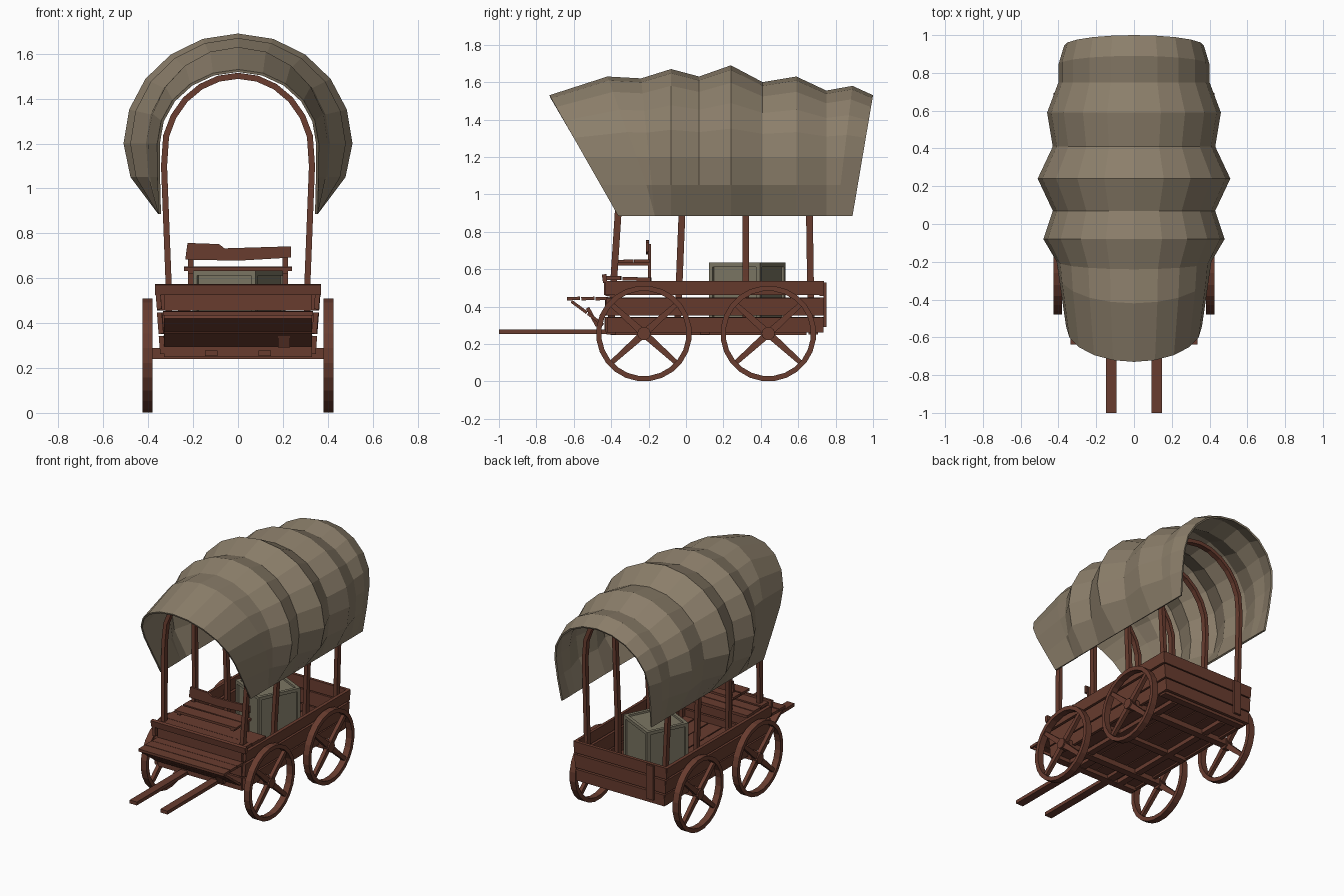
import bpy, bmesh, math, random
from mathutils import Matrix, Vector, Euler

if "Cube" in bpy.data.objects:
    bpy.data.objects.remove(bpy.data.objects["Cube"])

random.seed(4)


def material(name, rgb):
    m = bpy.data.materials.new(name)
    m.diffuse_color = (*rgb, 1)
    m.use_nodes = True
    m.node_tree.nodes["Principled BSDF"].inputs["Base Color"].default_value = m.diffuse_color
    return m


WOOD = material("brown wood", (0.14, 0.045, 0.028))
CANVAS = material("tan canvas", (0.26, 0.21, 0.145))
CRATE = material("weathered crate wood", (0.20, 0.18, 0.125))


def finish(name, bm, mat, recalc=True):
    if recalc:
        bmesh.ops.recalc_face_normals(bm, faces=bm.faces)
    me = bpy.data.meshes.new(name)
    bm.to_mesh(me)
    bm.free()
    me.materials.append(mat)
    ob = bpy.data.objects.new(name, me)
    bpy.context.collection.objects.link(ob)
    return ob


def add_box(bm, centre, size, rot=(0, 0, 0)):
    mat = Matrix.LocRotScale(Vector(centre), Euler(rot), Vector(size))
    return bmesh.ops.create_cube(bm, size=1, matrix=mat)["verts"]


def plank(name, centre, size, rot=(0, 0, 0), mat=WOOD):
    bm = bmesh.new()
    add_box(bm, centre, size, rot)
    return finish(name, bm, mat)


# Canvas cover: stations of (y at top, half width, top height, lean of y per unit drop)
stations = [(-0.73, 0.36, 1.53, 0.57), (-0.42, 0.40, 1.63, 0.36), (-0.24, 0.41, 1.62, 0.1),
            (-0.08, 0.48, 1.67, 0), (0.07, 0.43, 1.63, 0), (0.24, 0.51, 1.69, 0),
            (0.41, 0.43, 1.60, 0), (0.59, 0.46, 1.63, 0), (0.75, 0.40, 1.555, 0),
            (0.89, 0.40, 1.58, -0.12), (1.0, 0.37, 1.53, -0.17)]
bm = bmesh.new()
rows = []
for y, w, h, lean in stations:
    half = [(0.355, 0.885), (0.355 + (w - 0.355) * 0.8, 1.05)]
    half += [(w * math.cos(math.radians(a)), 1.2 + (h - 1.2) * math.sin(math.radians(a)))
             for a in range(0, 90, 18)]
    pts = half + [(0, h)] + [(-x, z) for x, z in reversed(half)]
    rows.append([bm.verts.new((x, y + lean * (h - z), z)) for x, z in pts])
for a, b in zip(rows, rows[1:]):
    for j in range(len(a) - 1):
        bm.faces.new((a[j], b[j], b[j + 1], a[j + 1]))
cover = finish("canvas_cover", bm, CANVAS, recalc=False)
mod = cover.modifiers.new("thickness", "SOLIDIFY")
mod.thickness = 0.012
mod.offset = -1

# Hoops carrying the cover
for n, (y0, lean) in enumerate([(-0.385, 0.065), (-0.035, 0.04), (0.32, 0.0), (0.665, -0.015)]):
    bm = bmesh.new()
    rings = []

    def outline(t):
        half = [(0.322 - t, 0.28), (0.322 - t, 0.56), (0.343 - t, 1.1)]
        half += [((0.345 - t) * math.cos(math.radians(a)),
                  1.14 + (0.375 - t) * math.sin(math.radians(a))) for a in range(15, 90, 15)]
        return half + [(0, 1.515 - t)] + [(-x, z) for x, z in reversed(half)]

    for (xo, zo), (xi, zi) in zip(outline(0), outline(0.027)):
        y = y0 + lean * (zo - 0.56)
        rings.append([bm.verts.new(p) for p in ((xo, y - 0.018, zo), (xo, y + 0.018, zo),
                                                (xi, y + 0.018, zi), (xi, y - 0.018, zi))])
    for a, b in zip(rings, rings[1:]):
        for k in range(4):
            bm.faces.new((a[k], a[(k + 1) % 4], b[(k + 1) % 4], b[k]))
    bm.faces.new(rings[0])
    bm.faces.new(rings[-1])
    finish(f"hoop_{n + 1}", bm, WOOD)

# Side planks, leaning slightly outward
for s in (-1, 1):
    for n, (z, h) in enumerate([(0.303, 0.08), (0.40, 0.095), (0.499, 0.075)]):
        y0, y1 = -0.43 + random.uniform(-0.01, 0.01), 0.735
        plank(f"side_plank_{n + 1}", (s * (0.337 + 0.08 * (z - 0.3)), (y0 + y1) / 2, z),
              (0.022, y1 - y0, h), (0, s * 0.08, random.uniform(-0.004, 0.004)))

# Tailgate and front wall planks
for n, (z, h) in enumerate([(0.303, 0.08), (0.40, 0.095), (0.497, 0.08)]):
    plank(f"tailgate_plank_{n + 1}", (0, 0.725, z), (0.69 + 0.16 * (z - 0.3), 0.022, h), (-0.03, 0, 0))
    plank(f"front_wall_plank_{n + 1}", (0, -0.42, z), (0.66, 0.022, h))
plank("tailgate_brace", (-0.24, 0.743, 0.41), (0.055, 0.015, 0.24))
plank("front_brace", (0.205, -0.50, 0.345), (0.055, 0.02, 0.11), (0.5, 0, 0))

# Floor planks and underframe
for n in range(6):
    plank(f"floor_plank_{n + 1}", (-0.275 + n * 0.11, 0.15, 0.285), (0.102, 1.14, 0.018))
for y in (-0.40, 0.10, 0.68):
    plank("floor_crossbeam", (0, y, 0.263), (0.66, 0.05, 0.026))
for s in (-1, 1):
    plank("chassis_rail", (s * 0.2, 0.12, 0.262), (0.045, 1.05, 0.028))
    plank("pulling_shaft", (s * 0.12, -0.625, 0.266), (0.056, 0.75, 0.024))
for y in (-0.225, 0.44):
    plank("axle", (0, y, 0.265), (0.78, 0.05, 0.05))

# Driver's deck, footboard and its slanted underside
plank("deck_front_beam", (0, -0.435, 0.55), (0.74, 0.024, 0.045), (0.15, 0, 0))
for n, y in enumerate((-0.385, -0.30, -0.225)):
    plank(f"deck_plank_{n + 1}", (0, y, 0.553 - n * 0.004), (0.70, 0.076, 0.02),
          (0, 0, random.uniform(-0.01, 0.01)))
for n, y in enumerate((-0.602, -0.525, -0.45)):
    plank(f"footboard_plank_{n + 1}", (0, y, 0.443), (0.67, 0.07, 0.018),
          (random.uniform(-0.03, 0.03), 0, 0))
for n, t in enumerate((0.25, 0.75)):
    plank(f"footboard_under_plank_{n + 1}", (0, -0.615 + 0.175 * t, 0.43 - 0.13 * t),
          (0.66, 0.102, 0.016), (-0.64, 0, 0))

# Seat with a broken backrest
plank("seat_front_plank", (0, -0.325, 0.642), (0.48, 0.085, 0.017), (0.02, 0, 0.01))
plank("seat_rear_plank", (0, -0.232, 0.644), (0.48, 0.085, 0.017), (0, 0, -0.01))
for s in (-1, 1):
    plank("backrest_post", (s * 0.21, -0.195, 0.64), (0.025, 0.016, 0.19))
    plank("seat_bracket", (s * 0.21, -0.28, 0.627), (0.025, 0.17, 0.016))
bm = bmesh.new()
shape = [(-0.235, 0.683), (0.0, 0.678), (0.237, 0.692), (0.237, 0.742),
         (-0.06, 0.733), (-0.085, 0.752), (-0.225, 0.757)]
back = [bm.verts.new((x, -0.214, z)) for x, z in shape]
face = bm.faces.new(back)
ext = bmesh.ops.extrude_face_region(bm, geom=[face])["geom"]
bmesh.ops.translate(bm, vec=(0, 0.016, 0), verts=[v for v in ext if isinstance(v, bmesh.types.BMVert)])
finish("backrest", bm, WOOD)

# Crate with framed, recessed panels
bm = bmesh.new()
add_box(bm, (0.005, 0.3275, 0.465), (0.313, 0.304, 0.34), (0, 0, math.radians(-26)))
bmesh.ops.recalc_face_normals(bm, faces=bm.faces)
bmesh.ops.inset_individual(bm, faces=bm.faces[:], thickness=0.032)
panels = [f for f in bm.faces if f.calc_area() > 0.04]
bmesh.ops.inset_individual(bm, faces=panels, thickness=0.002, depth=-0.012)
finish("crate", bm, CRATE)


# Wheel: square rim, four tapered spokes, hub
def wheel(name, loc):
    bm = bmesh.new()
    N, R, r, t = 24, 0.256, 0.228, 0.0225
    rings = []
    for i in range(N):
        a = 2 * math.pi * (i + 0.5) / N
        c, s = math.cos(a), math.sin(a)
        rings.append([bm.verts.new((x, q * c, q * s)) for x, q in ((-t, R), (t, R), (t, r), (-t, r))])
    for i in range(N):
        a, b = rings[i], rings[(i + 1) % N]
        for k in range(4):
            bm.faces.new((a[k], a[(k + 1) % 4], b[(k + 1) % 4], b[k]))
    for deg in (42, 138, 222, 318):
        vs = add_box(bm, (0, 0.12, 0), (0.026, 0.225, 1))
        for v in vs:
            v.co.z = math.copysign(0.020 if v.co.y < 0.1 else 0.013, v.co.z)
        bmesh.ops.rotate(bm, verts=vs, cent=(0, 0, 0), matrix=Matrix.Rotation(math.radians(deg), 3, 'X'))
    bmesh.ops.create_cone(bm, cap_ends=True, segments=10, radius1=0.036, radius2=0.036, depth=0.046,
                          matrix=Matrix.Rotation(math.pi / 2, 4, 'Y'))
    finish(name, bm, WOOD).location = loc


for s in (-1, 1):
    side = "right" if s > 0 else "left"
    wheel(f"front_wheel_{side}", (s * 0.403, -0.225, 0.256))
    wheel(f"rear_wheel_{side}", (s * 0.403, 0.44, 0.256))
